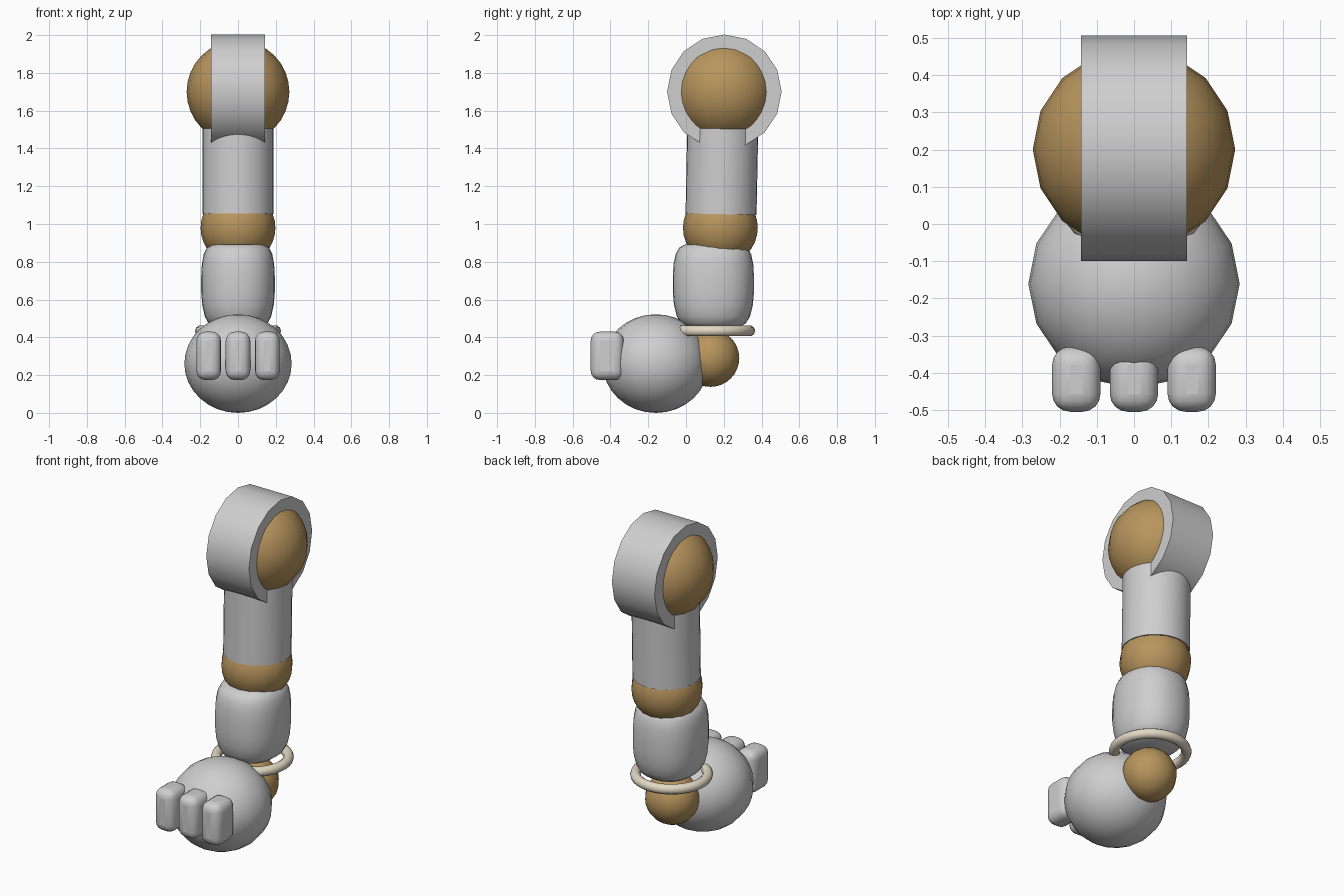
import bpy, bmesh, math
from mathutils import Vector

if "Cube" in bpy.data.objects:
    bpy.data.objects.remove(bpy.data.objects["Cube"])


def material(name, rgb):
    m = bpy.data.materials.new(name)
    m.diffuse_color = (*rgb, 1)
    m.use_nodes = True
    m.node_tree.nodes["Principled BSDF"].inputs["Base Color"].default_value = m.diffuse_color
    return m


GREY = material("light_grey", (0.62, 0.62, 0.62))
GOLD = material("bronze", (0.48, 0.30, 0.11))
CREAM = material("cream", (0.76, 0.69, 0.55))


def finish(name, mat, angle=40):
    ob = bpy.context.object
    ob.name = name
    ob.data.materials.append(mat)
    bpy.ops.object.transform_apply(location=False, rotation=True, scale=True)
    bpy.ops.object.shade_smooth_by_angle(angle=math.radians(angle))
    return ob


def ball(name, mat, loc, size):
    bpy.ops.mesh.primitive_uv_sphere_add(segments=16, ring_count=16, radius=1, location=loc)
    bpy.context.object.scale = size
    return finish(name, mat, 60)


def rod(name, mat, loc, radius, depth, rot, sides):
    bpy.ops.mesh.primitive_cylinder_add(vertices=sides, radius=radius, depth=depth,
                                        location=loc, rotation=rot)
    return finish(name, mat)


# Hip: ball with a wide round housing across it
ball("hip_ball", GOLD, (0, 0.2, 1.7), (0.272, 0.272, 0.272))
rod("hip_housing", GREY, (0, 0.203, 1.7), 0.303, 0.286, (0, math.pi / 2, 0), 16)

# Thigh, leaning very slightly, and knee
rod("thigh", GREY, (0, 0.19, 1.278), 0.188, 0.452, (-0.02, 0, 0), 32)
ball("knee_ball", GOLD, (0, 0.182, 0.98), (0.198, 0.198, 0.198))

# Shin: squarish round column with soft ends
shin_profile = [(0.66, 0.455), (0.80, 0.475), (0.90, 0.51), (0.97, 0.57), (1, 0.64),
                (1, 0.72), (0.98, 0.79), (0.93, 0.84), (0.84, 0.875), (0.70, 0.892)]
bm = bmesh.new()
rings = []
for r, z in shin_profile:
    ring = []
    for i in range(24):
        a = math.tau * i / 24
        c, s = math.cos(a), math.sin(a)
        k = r / (abs(c) ** 2.3 + abs(s) ** 2.3) ** (1 / 2.3)
        ring.append(bm.verts.new((0.195 * k * c, 0.145 + 0.215 * k * s, z)))
    rings.append(ring)
for low, high in zip(rings, rings[1:]):
    for i in range(24):
        j = (i + 1) % 24
        bm.faces.new((low[i], low[j], high[j], high[i]))
bm.faces.new(rings[0][::-1])
bm.faces.new(rings[-1])
mesh = bpy.data.meshes.new("shin")
bm.to_mesh(mesh)
bm.free()
shin = bpy.data.objects.new("shin", mesh)
bpy.context.collection.objects.link(shin)
bpy.ops.object.select_all(action='DESELECT')
bpy.context.view_layer.objects.active = shin
shin.select_set(True)
finish("shin", GREY, 60)

# Ankle: ring and ball
bpy.ops.mesh.primitive_torus_add(location=(0, 0.138, 0.434), major_radius=0.199,
                                 minor_radius=0.029, major_segments=32, minor_segments=10)
finish("ankle_ring", CREAM, 60)
ball("ankle_ball", GOLD, (0, 0.13, 0.29), (0.152, 0.152, 0.152))

# Foot with three rounded toes
ball("foot", GREY, (0, -0.16, 0.261), (0.284, 0.281, 0.261))
for name, x in (("left_toe", -0.155), ("middle_toe", 0), ("right_toe", 0.155)):
    bpy.ops.mesh.primitive_cube_add(size=1, location=(x, -0.417, 0.302))
    toe = bpy.context.object
    toe.scale = (0.13, 0.175, 0.256)
    finish(name, GREY, 60)
    bevel = toe.modifiers.new("round_edges", 'BEVEL')
    bevel.width = 0.048
    bevel.segments = 4
